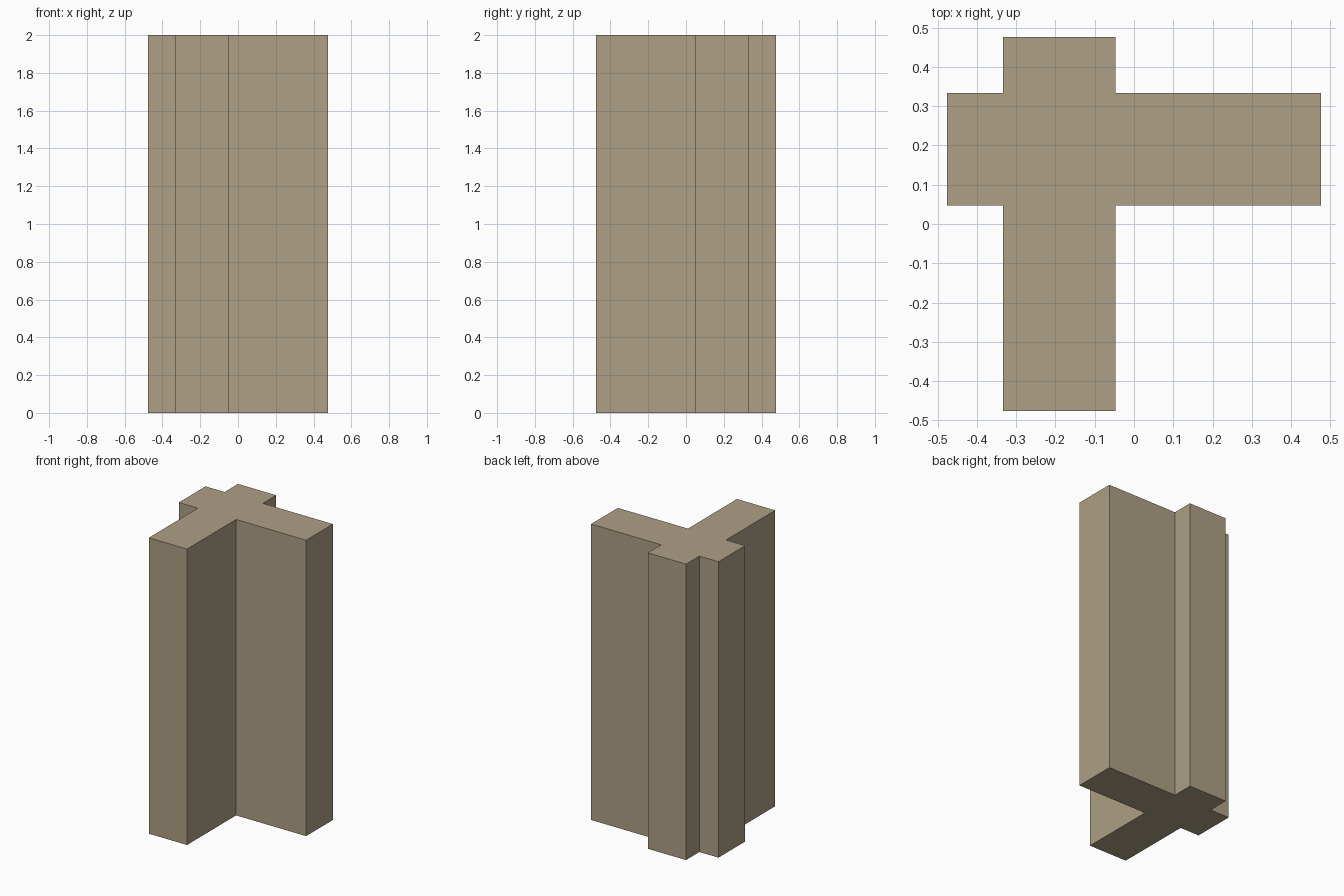
import bpy, bmesh

if "Cube" in bpy.data.objects:
    bpy.data.objects.remove(bpy.data.objects["Cube"])

U = 1 / 21      # profile grid unit
HEIGHT = 2.0

# Off-centre cross profile, counter-clockwise, in grid units
PROFILE = [(-7, -10), (-1, -10), (-1, 1), (10, 1), (10, 7), (-1, 7),
           (-1, 10), (-7, 10), (-7, 7), (-10, 7), (-10, 1), (-7, 1)]

material = bpy.data.materials.new("tan stone")
material.diffuse_color = (0.418, 0.350, 0.235, 1)
material.use_nodes = True
material.node_tree.nodes["Principled BSDF"].inputs["Base Color"].default_value = material.diffuse_color

# Cross-shaped post: bottom cap extruded straight up
bm = bmesh.new()
base = bm.faces.new([bm.verts.new((x * U, y * U, 0)) for x, y in PROFILE])
extruded = bmesh.ops.extrude_face_region(bm, geom=[base], use_keep_orig=True)
top_verts = [v for v in extruded["geom"] if isinstance(v, bmesh.types.BMVert)]
bmesh.ops.translate(bm, verts=top_verts, vec=(0, 0, HEIGHT))
bmesh.ops.recalc_face_normals(bm, faces=bm.faces)

mesh = bpy.data.meshes.new("cross_post")
bm.to_mesh(mesh)
bm.free()
mesh.materials.append(material)
post = bpy.data.objects.new("cross_post", mesh)
bpy.context.collection.objects.link(post)
